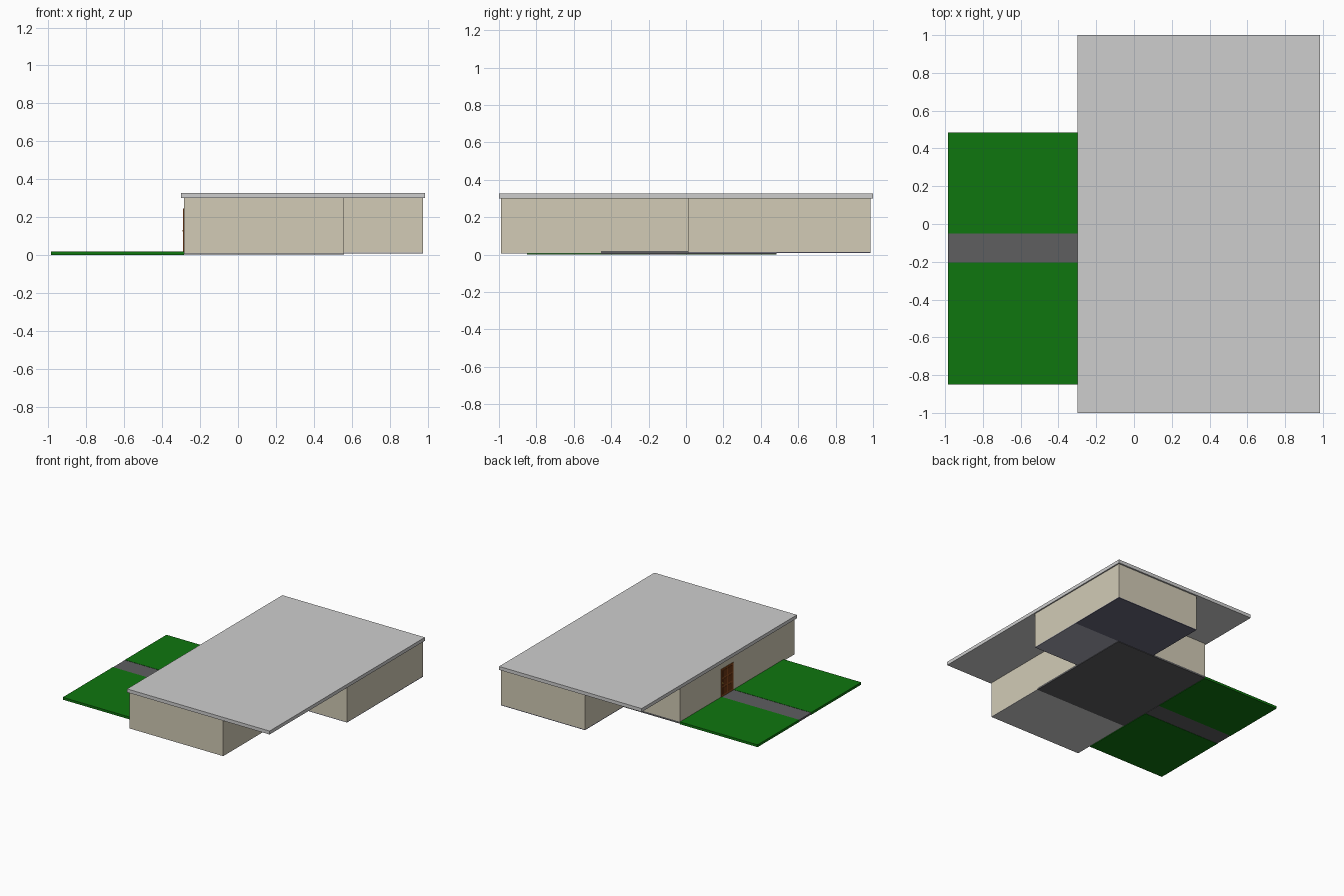
import bpy
import bmesh

if "Cube" in bpy.data.objects:
    bpy.data.objects.remove(bpy.data.objects["Cube"])


def material(name, hex_code):
    """Flat colour from an sRGB hex string, stored as linear values."""
    rgb = [int(hex_code[i:i + 2], 16) / 255 for i in (0, 2, 4)]
    lin = [c / 12.92 if c <= 0.04045 else ((c + 0.055) / 1.055) ** 2.4 for c in rgb]
    m = bpy.data.materials.new(name)
    m.diffuse_color = (*lin, 1)
    m.use_nodes = True
    m.node_tree.nodes["Principled BSDF"].inputs["Base Color"].default_value = m.diffuse_color
    return m


ROOF = material("roof_grey", "CECECE")
WALL = material("wall_cream", "D2CBB6")
GRASS = material("grass_green", "0F760F")
PAVING = material("paving_dark_grey", "5E5E60")
BLUE_FLOOR = material("slate_floor", "67677B")
PALE_FLOOR = material("pale_slate_floor", "A8A8B6")
DOOR = material("door_brown", "8B4A1E")
PANEL = material("door_panel_dark_brown", "6B3614")
BRASS = material("handle_brass", "C09A40")


def add_box(bm, x0, x1, y0, y1, z0, z1):
    verts = bmesh.ops.create_cube(bm, size=1)["verts"]
    for v in verts:
        v.co.x = x1 if v.co.x > 0 else x0
        v.co.y = y1 if v.co.y > 0 else y0
        v.co.z = z1 if v.co.z > 0 else z0


def make(name, mat, boxes):
    """One object from a list of boxes (x0, x1, y0, y1, z0, z1)."""
    bm = bmesh.new()
    for b in boxes:
        add_box(bm, *b)
    me = bpy.data.meshes.new(name)
    bm.to_mesh(me)
    bm.free()
    me.materials.append(mat)
    ob = bpy.data.objects.new(name, me)
    bpy.context.collection.objects.link(ob)
    return ob


T = 0.012        # wall thickness
WALL_TOP = 0.30


def room(name, x0, x1, y0, y1, floor_mat, z0, z1):
    """Floor slab with four walls standing on it."""
    make(name + "_floor", floor_mat, [(x0, x1, y0, y1, z0, z1)])
    make(name + "_walls", WALL, [
        (x0, x1, y0, y0 + T, z1, WALL_TOP),
        (x0, x1, y1 - T, y1, z1, WALL_TOP),
        (x0, x0 + T, y0 + T, y1 - T, z1, WALL_TOP),
        (x1 - T, x1, y0 + T, y1 - T, z1, WALL_TOP),
    ])


# Rooms, each with its own floor
room("front_room", -0.285, 0.56, -0.99, -0.455, ROOF, 0.006, 0.010)
room("main_room", -0.285, 0.56, -0.455, 0.485, PAVING, 0.004, 0.019)
room("side_room", 0.56, 0.975, 0.012, 0.485, PALE_FLOOR, 0.008, 0.014)
room("back_room", 0.22, 0.975, 0.485, 0.987, BLUE_FLOOR, 0.008, 0.014)

# Flat overhanging roof
make("roof", ROOF, [(-0.30, 0.985, -1, 1, WALL_TOP, 0.328)])

# Lawns either side of the path
make("front_lawn", GRASS, [(-0.985, -0.285, -0.85, -0.205, 0, 0.019)])
make("back_lawn", GRASS, [(-0.985, -0.285, -0.05, 0.485, 0, 0.019)])
make("path", PAVING, [(-0.985, -0.285, -0.205, -0.05, 0.002, 0.017)])

# Door with six panels and a handle
make("door", DOOR, [(-0.289, -0.285, -0.20, -0.045, 0.019, 0.245)])
panels = []
for y in (-0.186, -0.116):
    for z in (0.035, 0.105, 0.175):
        panels.append((-0.2905, -0.289, y, y + 0.057, z, z + 0.055))
make("door_panels", PANEL, panels)
make("door_handle", BRASS, [(-0.294, -0.289, -0.062, -0.053, 0.124, 0.133)])
